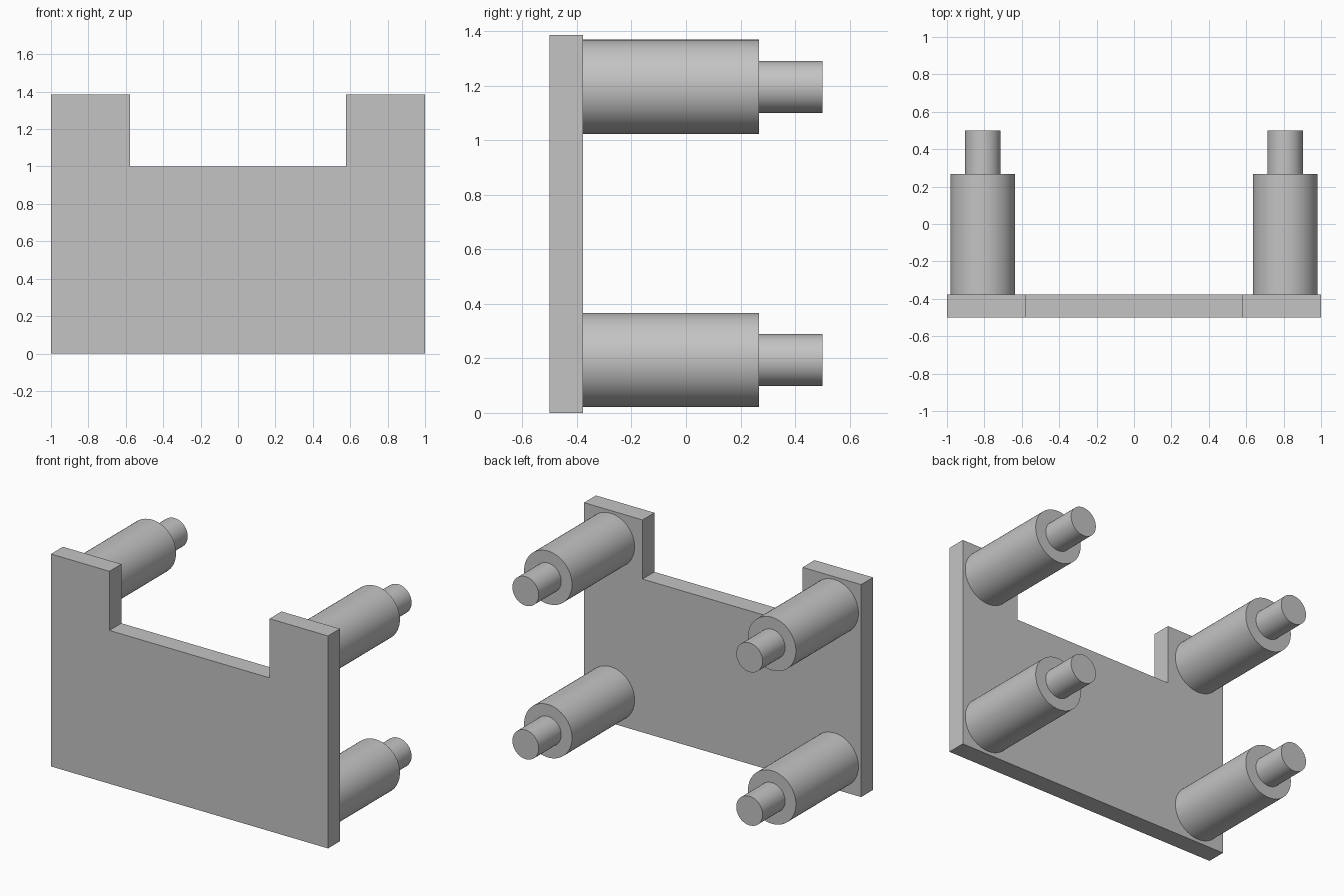
import bpy
import bmesh
import math

if "Cube" in bpy.data.objects:
    bpy.data.objects.remove(bpy.data.objects["Cube"], do_unlink=True)

# Single grey material
grey = bpy.data.materials.new("plain grey")
grey.use_nodes = True
colour = (0.55, 0.55, 0.55, 1)
grey.diffuse_color = colour
grey.node_tree.nodes["Principled BSDF"].inputs["Base Color"].default_value = colour

FRONT, BACK = -0.5, -0.377
SHOULDER, TIP = 0.268, 0.5


def make_object(name, bm):
    bmesh.ops.recalc_face_normals(bm, faces=bm.faces)
    mesh = bpy.data.meshes.new(name)
    bm.to_mesh(mesh)
    bm.free()
    mesh.materials.append(grey)
    obj = bpy.data.objects.new(name, mesh)
    bpy.context.collection.objects.link(obj)
    return obj


# Notched plate: half outline mirrored, then extruded backwards
half = [(1, 0), (1, 1.386), (0.578, 1.386), (0.578, 1.0)]
outline = half + [(-x, z) for x, z in reversed(half)]
bm = bmesh.new()
face = bm.faces.new([bm.verts.new((x, FRONT, z)) for x, z in outline])
extruded = bmesh.ops.extrude_face_region(bm, geom=[face])["geom"]
bmesh.ops.translate(bm, vec=(0, BACK - FRONT, 0),
                    verts=[v for v in extruded if isinstance(v, bmesh.types.BMVert)])
make_object("notched_plate", bm)


# Stepped post: a wide barrel with a narrow pin, closed at both ends
def stepped_post(name, x, z):
    bm = bmesh.new()
    profile = [(0.173, BACK), (0.173, SHOULDER), (0.095, SHOULDER), (0.095, TIP)]
    sides = 64
    rings = []
    for radius, y in profile:
        angles = [2 * math.pi * i / sides for i in range(sides)]
        rings.append([bm.verts.new((x + radius * math.cos(a), y, z + radius * math.sin(a)))
                      for a in angles])
    for lower, upper in zip(rings, rings[1:]):
        for i in range(sides):
            j = (i + 1) % sides
            bm.faces.new((lower[i], lower[j], upper[j], upper[i]))
    bm.faces.new(rings[0])
    bm.faces.new(rings[-1])
    obj = make_object(name, bm)
    bpy.ops.object.select_all(action="DESELECT")
    obj.select_set(True)
    bpy.context.view_layer.objects.active = obj
    bpy.ops.object.shade_smooth_by_angle(angle=math.radians(30))


for side, x in (("left", 0.808), ("right", -0.808)):
    for level, z in (("lower", 0.194), ("upper", 1.195)):
        stepped_post(f"{level}_{side}_post", x, z)
